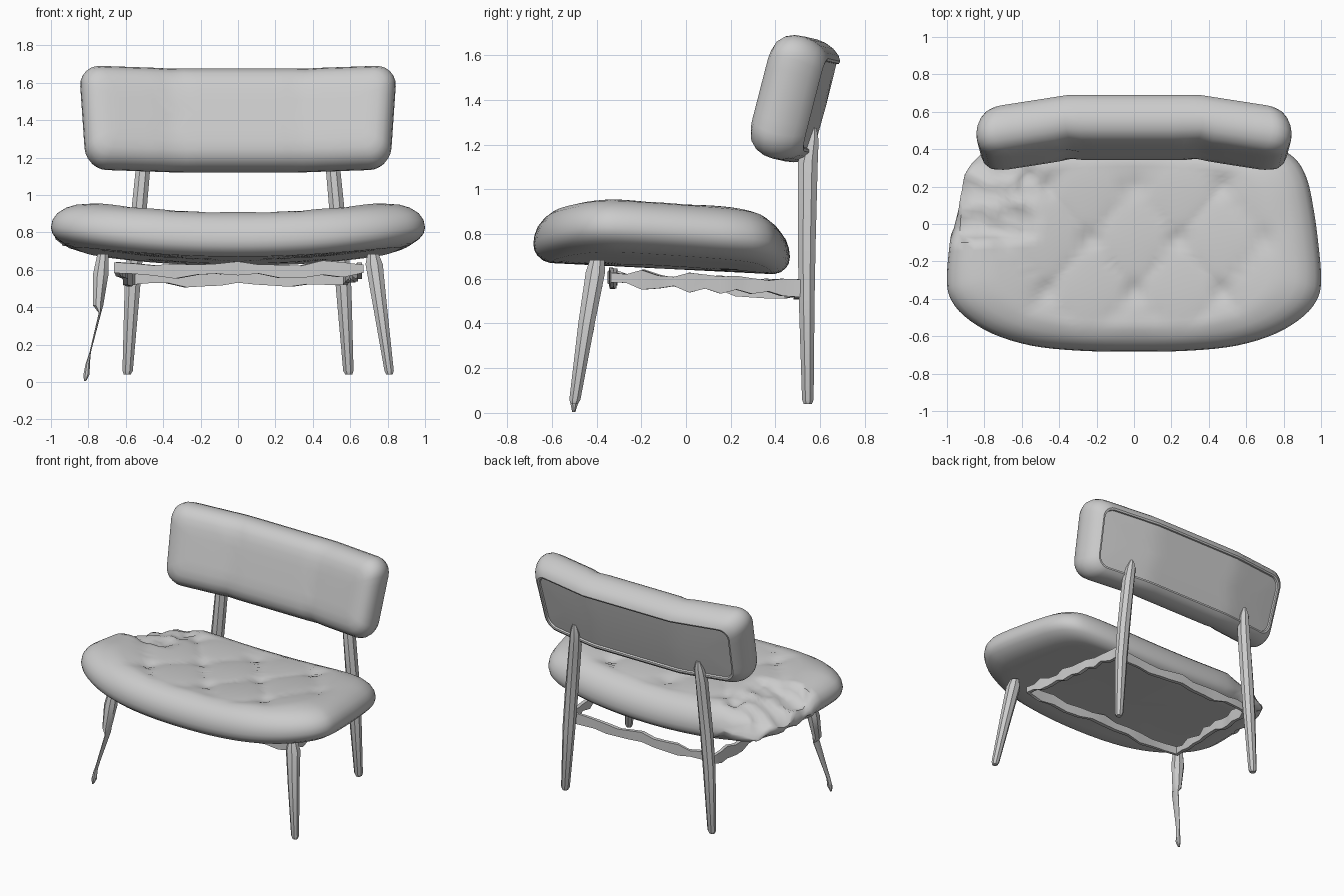
import bpy, bmesh, random
from math import sin, cos, pi, exp, radians
from mathutils import Vector, noise

if "Cube" in bpy.data.objects:
    bpy.data.objects.remove(bpy.data.objects["Cube"])

random.seed(4)


def loft(name, rings, closed=False, caps=True, angle=35):
    """Skin a list of equal-length point rings; closed joins last ring to first."""
    bm = bmesh.new()
    vs = [[bm.verts.new(p) for p in r] for r in rings]
    n = len(rings[0])
    pairs = list(zip(vs, vs[1:])) + ([(vs[-1], vs[0])] if closed else [])
    for a, b in pairs:
        for i in range(n):
            bm.faces.new((a[i], a[(i + 1) % n], b[(i + 1) % n], b[i]))
    if caps and not closed:
        bm.faces.new(vs[0])
        bm.faces.new(vs[-1])
    bmesh.ops.remove_doubles(bm, verts=bm.verts, dist=1e-4)
    bmesh.ops.recalc_face_normals(bm, faces=bm.faces)
    me = bpy.data.meshes.new(name)
    bm.to_mesh(me)
    bm.free()
    ob = bpy.data.objects.new(name, me)
    bpy.context.collection.objects.link(ob)
    bpy.ops.object.select_all(action='DESELECT')
    ob.select_set(True)
    bpy.context.view_layer.objects.active = ob
    bpy.ops.object.shade_smooth_by_angle(angle=radians(angle))
    return ob


def smooth_loop(pts, sub):
    """Catmull-Rom resample of a closed 2D outline."""
    out, n = [], len(pts)
    for i in range(n):
        p0, p1, p2, p3 = (Vector(pts[(i + k) % n]) for k in (-1, 0, 1, 2))
        for s in range(sub):
            t = s / sub
            out.append(0.5 * (2 * p1 + (p2 - p0) * t + (2 * p0 - 5 * p1 + 4 * p2 - p3) * t**2
                              + (3 * p1 - p0 - 3 * p2 + p3) * t**3))
    return out


def rounded_rect(hw, hv, r, nx=20, nv=6, nc=6):
    pts = []
    corners = [(1, 1, 0), (-1, 1, 90), (-1, -1, 180), (1, -1, 270)]
    for k, (sx, sv, a0) in enumerate(corners):
        arc = [(sx * (hw - r) + r * cos(radians(a0 + 90 * j / nc)),
                sv * (hv - r) + r * sin(radians(a0 + 90 * j / nc))) for j in range(nc + 1)]
        pts += arc
        tx, tv, ta = corners[(k + 1) % 4]
        end = Vector((tx * (hw - r) + r * cos(radians(ta)), tv * (hv - r) + r * sin(radians(ta))))
        m = nx if k % 2 == 0 else nv
        pts += [tuple(Vector(arc[-1]).lerp(end, j / m)) for j in range(1, m)]
    return pts


# Seat: tufted cushion with raised sides and a caved-in rear left corner
half = [(0.3, -0.677), (0.55, -0.65), (0.76, -0.585), (0.91, -0.49), (0.985, -0.39), (1.0, -0.28),
        (0.985, -0.1), (0.96, 0.08), (0.925, 0.24), (0.86, 0.35), (0.74, 0.41), (0.45, 0.45)]
outline = smooth_loop([(0, -0.683)] + half + [(0, 0.465)] + [(-x, y) for x, y in reversed(half)], 4)


def seat_point(p, s, h):
    x, y = p[0] * s, -0.1 + (p[1] + 0.1) * s
    low = 0.64 - 0.05 * y + 0.085 * x * x
    top = 0.9 + 0.1 * x * x - 0.05 * (y + 0.4)
    if h > 0.9:
        u, v = x / 0.47 + (y + 0.36) / 0.56, x / 0.47 - (y + 0.36) / 0.56
        du, dv = u - round(u), v - round(v)
        fade = min(1, max(0, (0.86 - s) / 0.2))
        top += fade * (0.006 - 0.016 * (1 - abs(sin(pi * u) * sin(pi * v)) ** 0.5)
                       - 0.02 * exp(-(du * du + dv * dv) / 0.02))
    q = Vector((x, y, low + h * (top - low)))
    w = min(1, max(0, (-0.5 - x) / 0.06)) * min(1, max(0, (y + 0.09) / 0.05)) * (h > 0.1)
    if w:
        d = noise.noise_vector(q * 10)
        sag = min(1, (-0.48 - x) / 0.42)
        q += w * Vector((0.03 * d.x + 0.01, 0.03 * d.y - 0.01, 0.045 * d.z - 0.11 * h * sag))
    return q


profile = [(0.02, 0), (0.4, 0), (0.75, 0), (0.87, 0.0), (0.925, 0.04), (0.97, 0.13), (0.992, 0.22),
           (1, 0.34), (0.992, 0.5), (0.967, 0.66), (0.92, 0.81), (0.865, 0.915), (0.8, 0.975)]
profile += [(0.8 - 0.04 * i, 1) for i in range(1, 20)] + [(0.01, 1)]
loft("seat", [[seat_point(p, s, h) for p in outline] for s, h in profile], angle=55)

# Backrest: three-section padded cushion, tilted, ends wrapping forward
TILT = radians(15)
HALF_V = 0.282


def back_point(x, v, d):
    x *= 1 + 0.08 * v
    wing = max(0, abs(x) - 0.35)
    if d < 0:
        d += 0.01 * exp(-((abs(x) - 0.35) / 0.03) ** 2)
    return Vector((x, 0.515 - 0.155 * wing + d * cos(TILT) + v * sin(TILT),
                   1.398 + 0.035 * wing + v * cos(TILT) - d * sin(TILT)))


# (inset, depth) from front centre to recessed back panel
section = [(HALF_V, -0.136), (0.2, -0.136), (0.14, -0.135), (0.09, -0.128), (0.05, -0.112),
           (0.02, -0.08), (0.004, -0.04), (0, 0), (0.006, 0.04), (0.022, 0.08), (0.045, 0.11),
           (0.068, 0.124), (0.08, 0.121), (0.084, 0.11), (0.15, 0.112), (HALF_V, 0.114)]
loft("backrest", [[back_point(x, v, d) for x, v in
                   rounded_rect(0.832 - i, HALF_V - i, max(0.11 - 0.5 * i, 0) if i < 0.2 else 0)]
                  for i, d in section], caps=False)


# Legs: faceted tapered posts, stations are (x, y, z, radius_x, radius_y)
def leg(name, stations, side):
    loft(name, [[Vector((side * (x + rx * cos(pi * k / 4 + pi / 8)), y + ry * sin(pi * k / 4 + pi / 8), z))
                 for k in range(8)] for x, y, z, rx, ry in stations], angle=30)


rear = [(0.592, 0.545, 0.04, 0.02, 0.02), (0.59, 0.545, 0.06, 0.03, 0.028),
        (0.565, 0.54, 0.5, 0.045, 0.038), (0.545, 0.54, 0.75, 0.046, 0.043),
        (0.51, 0.545, 1.12, 0.042, 0.048), (0.5, 0.56, 1.22, 0.036, 0.036), (0.498, 0.57, 1.275, 0.015, 0.015)]
front = [(0.81, -0.5, 0.04, 0.018, 0.018), (0.808, -0.497, 0.06, 0.027, 0.027),
         (0.76, -0.445, 0.4, 0.04, 0.04), (0.728, -0.405, 0.63, 0.05, 0.047), (0.722, -0.398, 0.685, 0.032, 0.035)]
broken = [(0.818, -0.502, 0.005, 0.006, 0.008), (0.81, -0.5, 0.04, 0.018, 0.018),
          (0.803, -0.492, 0.1, 0.012, 0.016), (0.79, -0.48, 0.16, 0.004, 0.022),
          (0.738, -0.445, 0.37, 0.007, 0.035), (0.748, -0.44, 0.41, 0.03, 0.036),
          (0.735, -0.415, 0.57, 0.045, 0.045), (0.722, -0.398, 0.685, 0.032, 0.035)]
leg("rear_leg_right", rear, 1)
leg("rear_leg_left", rear, -1)
leg("front_leg_right", front, 1)
leg("front_leg_left_broken", broken, -1)

# Under-seat frame: thin ragged rail running round the four legs
corners = [Vector(c) for c in ((0.66, -0.33, 0.6), (0.57, 0.5, 0.55), (-0.57, 0.5, 0.55), (-0.66, -0.33, 0.6))]
rail = []
for k in range(4):
    a, b = corners[k], corners[(k + 1) % 4]
    for j in range(12):
        c = a.lerp(b, j / 12)
        out = Vector((c.x, c.y - 0.08, 0)).normalized() * 0.014
        up, down = 0.035 + random.uniform(-0.015, 0.015), 0.032 + random.uniform(-0.02, 0.015)
        c += out * random.uniform(-0.7, 0.7)
        rail.append([c + out + Vector((0, 0, up)), c - out + Vector((0, 0, up)),
                     c - out - Vector((0, 0, down)), c + out - Vector((0, 0, down))])
loft("seat_frame", rail, closed=True, angle=30)
